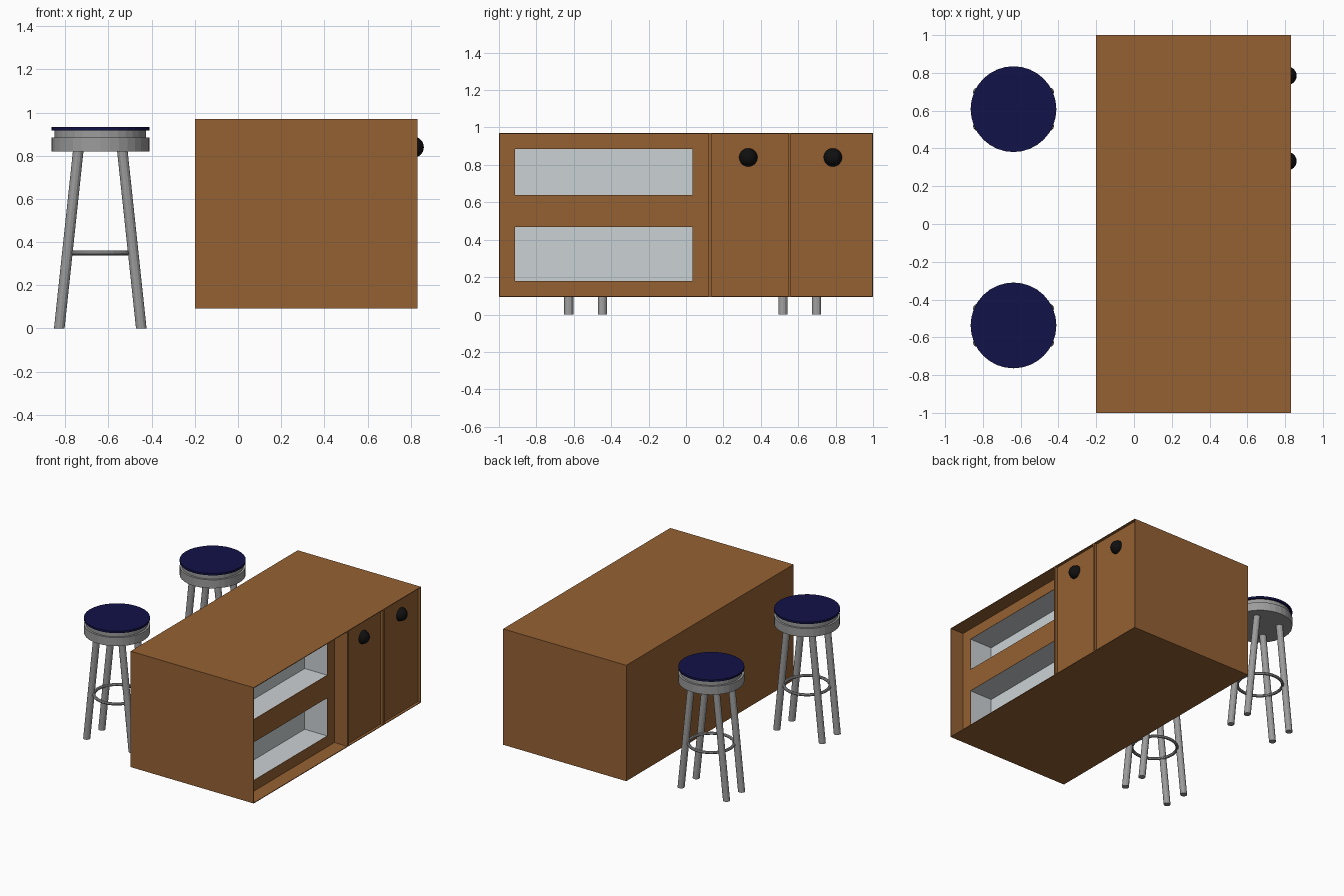
import bpy, bmesh, math
from mathutils import Vector

if "Cube" in bpy.data.objects:
    bpy.data.objects.remove(bpy.data.objects["Cube"])


def material(name, r, g, b):
    m = bpy.data.materials.new(name)
    m.diffuse_color = (r, g, b, 1)
    m.use_nodes = True
    m.node_tree.nodes["Principled BSDF"].inputs["Base Color"].default_value = m.diffuse_color
    return m


WOOD = material("wood", 0.30, 0.12, 0.033)
NAVY = material("navy_vinyl", 0.006, 0.006, 0.065)
BLACK = material("black", 0.005, 0.005, 0.005)
METAL = material("metal", 0.33, 0.33, 0.33)
LINER = material("pale_grey", 0.60, 0.64, 0.66)


def finish(name, bm, mat):
    me = bpy.data.meshes.new(name)
    bm.to_mesh(me)
    bm.free()
    me.materials.append(mat)
    ob = bpy.data.objects.new(name, me)
    bpy.context.collection.objects.link(ob)
    return ob


def box(name, x, y, z, mat=WOOD, open_right=False):
    """Box between (min, max) pairs; open_right drops the +x face and turns it inward."""
    bm = bmesh.new()
    bmesh.ops.create_cube(bm, size=1)
    for v in bm.verts:
        v.co = Vector([(a + b) / 2 + c * (b - a) for (a, b), c in zip((x, y, z), v.co)])
    if open_right:
        bm.normal_update()
        bmesh.ops.delete(bm, geom=[f for f in bm.faces if f.normal.x > 0.9], context='FACES')
        bmesh.ops.reverse_faces(bm, faces=bm.faces[:])
    return finish(name, bm, mat)


def rod(name, bottom, top, radius, sides, mat):
    """Cylinder with level ends, sheared from the bottom point to the top point."""
    bm = bmesh.new()
    bmesh.ops.create_cone(bm, cap_ends=True, segments=sides,
                          radius1=radius, radius2=radius, depth=1)
    b, t = Vector(bottom), Vector(top)
    for v in bm.verts:
        v.co = b.lerp(t, v.co.z + 0.5) + Vector((v.co.x, v.co.y, 0))
    return finish(name, bm, mat)


# Cabinet shell
X0, X1, Z0, Z1 = -0.20, 0.832, 0.093, 0.97
PANEL, DIV, T = 0.724, 0.12, 0.005
DOOR = X1 - 0.02
box("cabinet_top", (X0, X1), (-1, 1), (Z1 - T, Z1))
box("cabinet_bottom", (X0, X1), (-1, 1), (Z0, Z0 + T))
box("cabinet_back", (X0, X0 + T), (-1, 1), (Z0 + T, Z1 - T))
for s, side in ((-1, "left"), (1, "right")):
    box("cabinet_end_" + side, (X0 + T, X1), tuple(sorted((s, s * (1 - T)))), (Z0 + T, Z1 - T))
box("divider", (X0 + T, X1), (DIV, DIV + 0.015), (Z0 + T, Z1 - T))

# Recessed panel framing the two open shelves
SY = (-0.915, 0.035)
shelves = {"lower": (0.18, 0.468), "upper": (0.64, 0.885)}
px = (PANEL - T, PANEL)
for name, z in (("bottom", (Z0 + T, 0.18)), ("middle", (0.468, 0.64)), ("top", (0.885, Z1 - T))):
    box("shelf_rail_" + name, px, (-1 + T, DIV), z)
for level, z in shelves.items():
    box(level + "_stile_left", px, (-1 + T, SY[0]), z)
    box(level + "_stile_right", px, (SY[1], DIV), z)
    box(level + "_shelf_lining", (PANEL - 0.19, PANEL - 0.001), SY, z, LINER, open_right=True)

# Two inset doors, the post between them, and round knobs
box("door_post", (DOOR - T, X1), (0.547, 0.562), (Z0 + T, Z1 - T))
for side, y, ky in (("left", (DIV + 0.015, 0.547), 0.333), ("right", (0.562, 1 - T), 0.785)):
    box("door_" + side, (DOOR - T, DOOR), y, (Z0 + T, Z1 - T))
    bm = bmesh.new()
    bmesh.ops.create_uvsphere(bm, u_segments=24, v_segments=14, radius=0.049)
    knob = finish("knob_" + side, bm, BLACK)
    knob.location = (DOOR, ky, 0.84)


# Stools
def stool(tag, cx, cy):
    # seat base, neck and cushion
    for part, z0, z1, r, mat in (("seat_base", 0.82, 0.884, 0.227, METAL),
                                 ("seat_neck", 0.884, 0.918, 0.212, METAL),
                                 ("seat_cushion", 0.918, 0.933, 0.227, NAVY)):
        rod(f"{tag}_{part}", (cx, cy, z0), (cx, cy, z1), r, 32, mat)
    # splayed legs
    for sx in (-1, 1):
        for sy in (-1, 1):
            rod(f"{tag}_leg", (cx + sx * 0.19, cy + sy * 0.09, 0),
                (cx + sx * 0.102, cy + sy * 0.09, 0.825), 0.0245, 12, METAL)
    # foot ring
    bpy.ops.mesh.primitive_torus_add(location=(cx, cy, 0.35), major_radius=0.158,
                                     minor_radius=0.011, major_segments=32, minor_segments=8)
    ring = bpy.context.object
    ring.name = f"{tag}_foot_ring"
    ring.data.materials.append(METAL)


stool("front_stool", -0.638, -0.537)
stool("back_stool", -0.638, 0.608)
